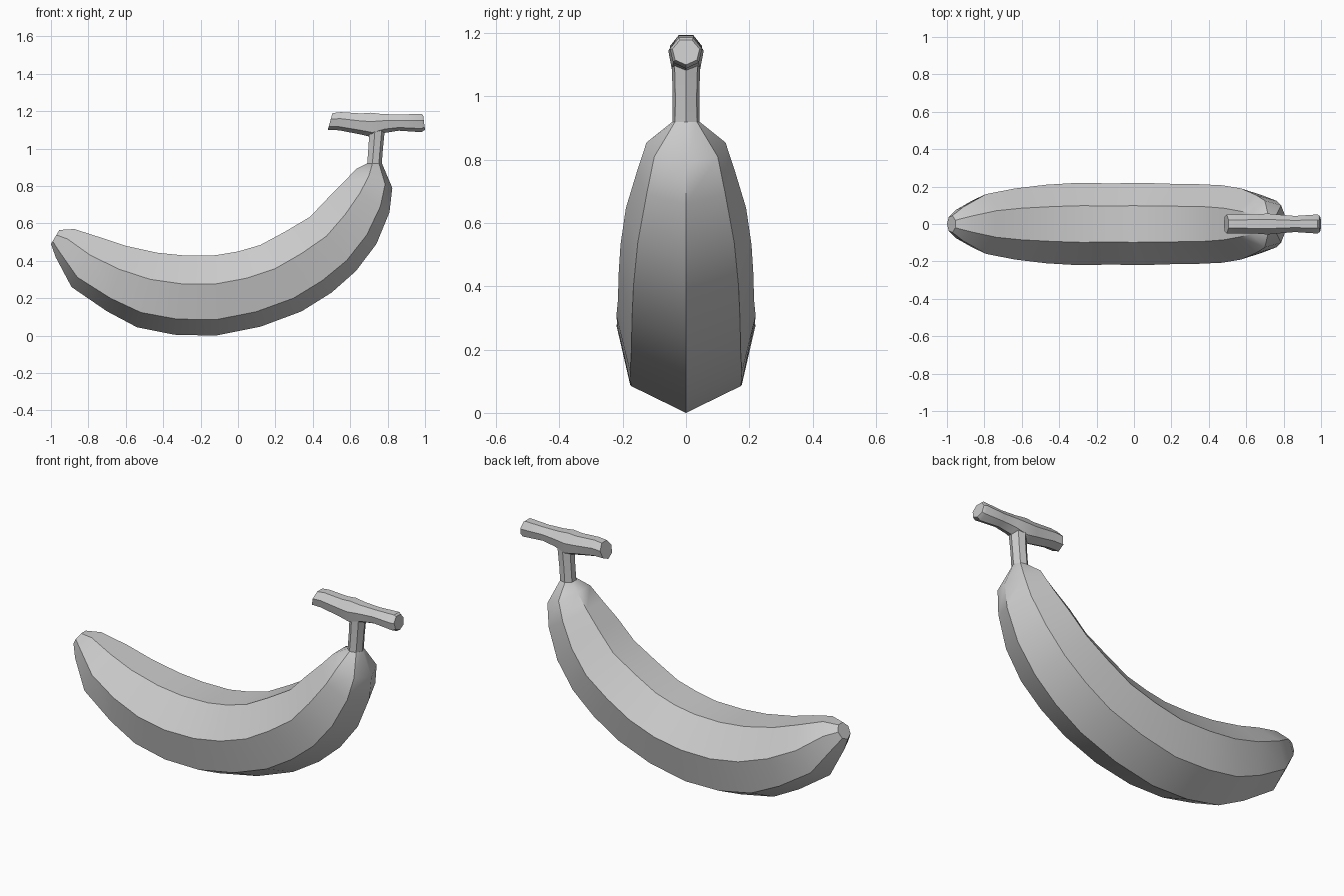
import bpy, bmesh, math


def loft(name, stations):
    """Skin seven-sided rings. Station: bottom x, z, top x, z, half width."""
    bm = bmesh.new()
    n = 7
    full = 1 + math.cos(math.pi / n)
    widest = math.sin(4 * math.pi / n)
    rings = []
    for bx, bz, tx, tz, w in stations:
        ring = []
        for k in range(n):
            a = 2 * math.pi * k / n
            t = (1 - math.cos(a)) / full
            ring.append(bm.verts.new((bx + (tx - bx) * t,
                                      w * math.sin(a) / widest,
                                      bz + (tz - bz) * t)))
        rings.append(ring)
    for a, b in zip(rings, rings[1:]):
        for k in range(n):
            j = (k + 1) % n
            bm.faces.new((a[k], a[j], b[j], b[k]))
    bm.faces.new(rings[0])
    bm.faces.new(rings[-1][::-1])
    bmesh.ops.recalc_face_normals(bm, faces=bm.faces[:])
    mesh = bpy.data.meshes.new(name)
    bm.to_mesh(mesh)
    bm.free()
    ob = bpy.data.objects.new(name, mesh)
    bpy.context.collection.objects.link(ob)
    bpy.ops.object.select_all(action='DESELECT')
    ob.select_set(True)
    bpy.context.view_layer.objects.active = ob
    bpy.ops.object.shade_smooth_by_angle(angle=math.radians(35))
    return ob


# Curved fruit body, from the blunt tip to the neck
loft("banana_body", [
    (-1.00, .49, -.955, .565, .045),
    (-.975, .42, -.875, .57, .092),
    (-.89, .26, -.735, .525, .16),
    (-.70, .13, -.60, .48, .19),
    (-.54, .045, -.43, .443, .21),
    (-.34, .005, -.28, .428, .22),
    (-.12, .00, -.12, .43, .217),
    (.12, .048, .00, .45, .22),
    (.34, .13, .12, .485, .215),
    (.50, .23, .25, .555, .213),
    (.63, .345, .385, .635, .207),
    (.74, .49, .48, .735, .19),
    (.81, .66, .565, .82, .155),
    (.825, .79, .63, .89, .125),
    (.77, .92, .69, .92, .043),
])

# Thin stem
loft("stem", [
    (.768, .91, .69, .91, .043),
    (.775, 1.0, .697, 1.0, .042),
    (.785, 1.10, .703, 1.10, .045),
])

# Crossbar left at the cut end of the stem
loft("stem_crossbar", [
    (.48, 1.10, .505, 1.19, .05),
    (.54, 1.098, .55, 1.195, .05),
    (.66, 1.075, .66, 1.188, .052),
    (.72, 1.06, .71, 1.192, .056),
    (.79, 1.085, .77, 1.185, .05),
    (.86, 1.096, .86, 1.182, .043),
    (.98, 1.088, .98, 1.186, .051),
    (1.0, 1.10, .99, 1.178, .043),
])
